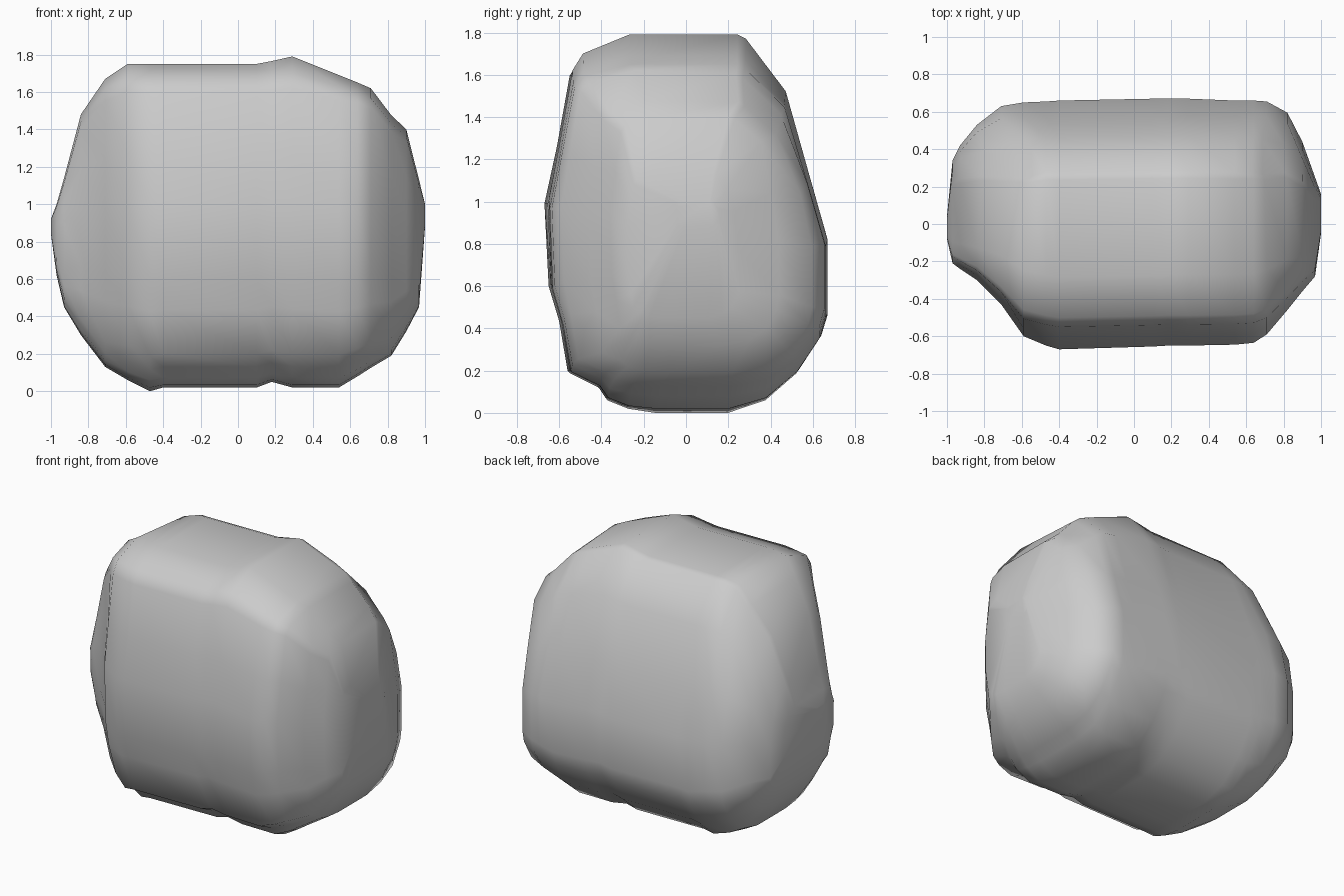
import bpy, bmesh
from mathutils import Vector

# Side profile of the boulder (y, z), running front-top -> front -> bottom -> back -> top
PROFILE = [(-0.28, 1.79), (-0.50, 1.70), (-0.55, 1.62), (-0.61, 1.28), (-0.67, 1.00),
           (-0.65, 0.60), (-0.60, 0.43), (-0.56, 0.19), (-0.42, 0.12), (-0.38, 0.06),
           (-0.28, 0.02), (-0.15, 0.0), (0.20, 0.0), (0.38, 0.06), (0.53, 0.19), (0.64, 0.36),
           (0.67, 0.46), (0.67, 0.81), (0.58, 1.13), (0.47, 1.52), (0.28, 1.77), (0.24, 1.79)]

# Stations along x: (x, front y, back y, bottom z, top z)
STATIONS = [(-1.00, -0.08, 0.04, 0.84, 0.92), (-0.97, -0.21, 0.34, 0.62, 1.00),
            (-0.93, -0.24, 0.42, 0.45, 1.14), (-0.84, -0.30, 0.53, 0.30, 1.48),
            (-0.71, -0.43, 0.63, 0.13, 1.67), (-0.59, -0.60, 0.65, 0.06, 1.75),
            (-0.47, -0.65, 0.655, 0.0, 1.75), (-0.40, -0.67, 0.66, 0.02, 1.75),
            (0.10, -0.655, 0.67, 0.02, 1.75), (0.18, -0.65, 0.67, 0.05, 1.765),
            (0.29, -0.65, 0.67, 0.02, 1.79), (0.54, -0.645, 0.66, 0.02, 1.69),
            (0.64, -0.635, 0.66, 0.08, 1.65), (0.71, -0.59, 0.655, 0.125, 1.62),
            (0.82, -0.46, 0.595, 0.19, 1.475), (0.90, -0.36, 0.44, 0.32, 1.40),
            (0.968, -0.28, 0.25, 0.45, 1.13), (1.00, -0.05, 0.16, 0.88, 1.00)]

# Chipped corners: (plane normal, distance from origin)
CHIPS = [((0.60, 0.55, 0.58), 1.48), ((-0.60, 0.55, 0.58), 1.46),
         ((-0.60, -0.55, -0.58), 0.48)]


def fit(v, old_lo, old_hi, lo, hi, squeeze=0.7):
    """Part squeeze, part trim a profile coordinate to the station's extents."""
    scaled = lo + (v - old_lo) * (hi - lo) / (old_hi - old_lo)
    return squeeze * scaled + (1 - squeeze) * min(max(v, lo), hi)


def chip(p):
    """Push a point back onto any corner plane that it sticks out of."""
    for normal, dist in CHIPS:
        nrm = Vector(normal).normalized()
        p = p - nrm * max(0.0, p.dot(nrm) - dist)
    return p


# Loft the profile through all stations
bm = bmesh.new()
rings = []
for x, yf, yb, zb, zt in STATIONS:
    rings.append([bm.verts.new(chip(Vector((x, fit(y, -0.67, 0.67, yf, yb),
                                            fit(z, 0, 1.79, zb, zt)))))
                  for y, z in PROFILE])
n = len(PROFILE)
for a, b in zip(rings, rings[1:]):
    for i in range(n):
        j = (i + 1) % n
        bm.faces.new((a[i], a[j], b[j], b[i]))
bm.faces.new(rings[0])
bm.faces.new(rings[-1])
bmesh.ops.recalc_face_normals(bm, faces=bm.faces)
for f in bm.faces:
    f.smooth = True

mesh = bpy.data.meshes.new("boulder")
bm.to_mesh(mesh)
bm.free()
boulder = bpy.data.objects.new("boulder", mesh)
bpy.context.collection.objects.link(boulder)
